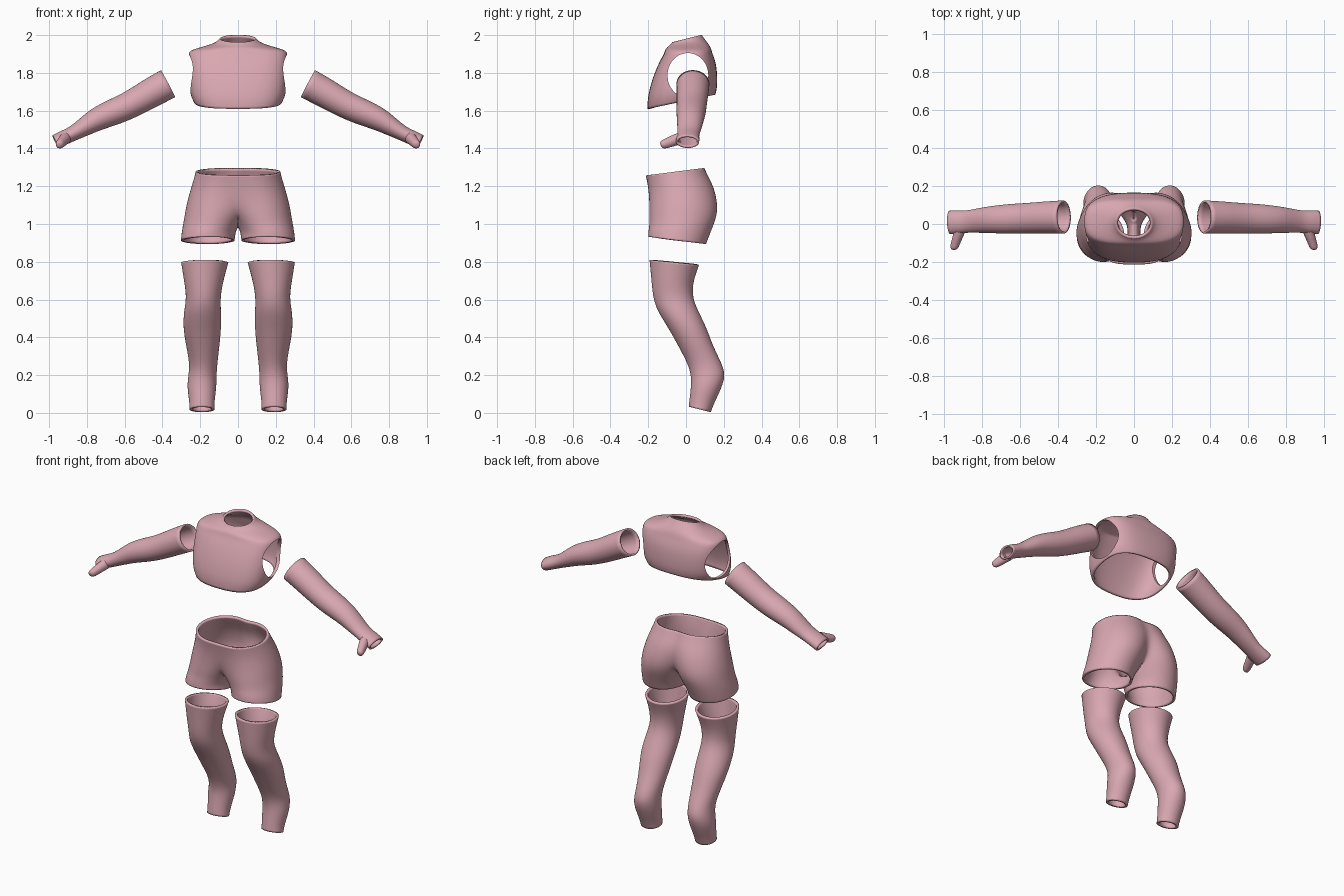
import bpy, bmesh
from math import cos, sin, pi, acos
from mathutils import Vector

cube = bpy.data.objects.get("Cube")
if cube:
    bpy.data.objects.remove(cube, do_unlink=True)

skin = bpy.data.materials.new("dusty_pink")
skin.use_nodes = True
PINK = (0.70, 0.39, 0.44, 1)
skin.diffuse_color = PINK
bsdf = skin.node_tree.nodes["Principled BSDF"]
bsdf.inputs["Base Color"].default_value = PINK
bsdf.inputs["Roughness"].default_value = 0.7

SEGMENTS = 20


def finish(name, bm, thickness, mirror=False):
    """Turn a cage into a smooth shell with an inward wall."""
    mesh = bpy.data.meshes.new(name)
    bm.to_mesh(mesh)
    bm.free()
    mesh.materials.append(skin)
    for p in mesh.polygons:
        p.use_smooth = True
    ob = bpy.data.objects.new(name, mesh)
    bpy.context.collection.objects.link(ob)
    if mirror:
        m = ob.modifiers.new("Mirror", 'MIRROR')
        m.use_clip = True
        m.merge_threshold = 0.002
    ob.modifiers.new("Smooth", 'SUBSURF').levels = 2
    ob.modifiers["Smooth"].render_levels = 2
    if thickness:
        s = ob.modifiers.new("Wall", 'SOLIDIFY')
        s.thickness = thickness
        s.offset = -1
    return ob


def shade(ob):
    bpy.ops.object.select_all(action='DESELECT')
    ob.select_set(True)
    bpy.context.view_layer.objects.active = ob
    bpy.ops.object.shade_smooth_by_angle(angle=0.9)


def power(c, p):
    return abs(c) ** p * (1 if c >= 0 else -1)


def loft(name, rings, thickness=0.015, cap=False):
    """Skin rings given as (centre, u axis, v axis, squareness power)."""
    bm = bmesh.new()
    rows = []
    for c, u, v, p in rings:
        row = []
        for i in range(SEGMENTS):
            t = 2 * pi * i / SEGMENTS
            row.append(bm.verts.new(c + 1.016 * (u * power(cos(t), p) + v * power(sin(t), p))))
        rows.append(row)
    c, u, v, _ = rings[0]
    flip = u.cross(v).dot(rings[1][0] - c) < 0
    for a, b in zip(rows, rows[1:]):
        for i in range(SEGMENTS):
            j = (i + 1) % SEGMENTS
            quad = [a[i], a[j], b[j], b[i]]
            bm.faces.new(quad[::-1] if flip else quad)
    if cap:
        bm.faces.new(rows[-1][::-1] if flip else rows[-1])
    return finish(name, bm, thickness)


def flat_ring(z, cx, hx, cy, hy, slope=0, p=1):
    """Level ring whose height changes by slope along y."""
    return Vector((cx, cy, z)), Vector((hx, 0, 0)), Vector((0, hy, slope * hy)), p


def path_rings(points, side):
    """Rings square to a path; points are x, y, z, half depth, half height."""
    centres = [Vector((side * x, y, z)) for x, y, z, _, _ in points]
    rings = []
    for i, c in enumerate(centres):
        d = centres[min(i + 1, len(centres) - 1)] - centres[max(i - 1, 0)]
        v = Vector((-d.z, 0, d.x)).normalized()
        u = d.normalized().cross(v)
        rings.append((c, u * points[i][3], v * points[i][4], 1))
    return rings


# Torso, with both armholes cut by one oval cylinder
torso = loft("torso", [flat_ring(z, 0, hx, cy, hy, s, p) for z, hx, cy, hy, s, p in (
    (1.647, .232, -.024, .178, .21, .75),
    (1.69, .254, -.02, .184, .15, .72),
    (1.77, .261, -.008, .173, .06, .7),
    (1.85, .263, .007, .152, 0, .7),
    (1.90, .265, .012, .128, 0, .7),
    (1.922, .25, .012, .122, 0, .75),
    (1.942, .17, .012, .112, .05, .9),
    (1.96, .115, .008, .094, .15, 1),
    (1.982, .095, .005, .078, .25, 1))])

bpy.ops.mesh.primitive_cylinder_add(vertices=64, radius=1, depth=1,
                                    location=(0, .01, 1.787), rotation=(0, pi / 2, 0))
cutter = bpy.context.object
cutter.name = "armhole_cutter"
cutter.scale = (.118, .108, 1)
cutter.hide_render = True
cutter.display_type = 'WIRE'
cut = torso.modifiers.new("Armholes", 'BOOLEAN')
cut.object = cutter
cut.operation = 'DIFFERENCE'
cut.solver = 'EXACT'
shade(torso)
cutter.hide_set(True)

# Hips: one half built as overlapping lobes that split into a thigh, then mirrored
# z, lobe centre x, half width, centre y, half depth, front flattening, slope
HIP_ROWS = (
    (.913, .162, .144, -.047, .155, 0, -.13),
    (.95, .158, .144, -.038, .163, 0, -.08),
    (.995, .143, .152, -.024, .172, .1, 0),
    (1.04, .128, .158, -.016, .180, .4, 0),
    (1.10, .110, .166, -.012, .182, .7, 0),
    (1.18, .080, .174, -.022, .174, .9, .05),
    (1.24, .065, .170, -.044, .160, 1, .1),
    (1.277, .060, .166, -.057, .154, 1, .13))
OUTER, INNER = 14, 5
bm = bmesh.new()
rows = []
for k, (z, cx, rx, cy, hy, flat, slope) in enumerate(HIP_ROWS):
    end = acos(-min(cx / rx, .93))
    angles = [-end + 2 * end * i / OUTER for i in range(OUTER + 1)]
    if k < 3:
        gap = 2 * pi - 2 * end
        angles += [end + gap * i / (INNER + 1) for i in range(1, INNER + 1)]
    row = []
    for i, t in enumerate(angles):
        s = sin(t)
        if t < -pi / 2:
            s = s * (1 - flat) - flat
        x = max(0, cx + rx * cos(t))
        if k > 2 and i in (0, OUTER):
            x = 0
        row.append(bm.verts.new((x, cy + 1.01 * hy * s, z + slope * hy * s)))
    rows.append(row)
for k, (a, b) in enumerate(zip(rows, rows[1:])):
    count = len(a) if k < 2 else OUTER
    for i in range(count):
        j = (i + 1) % len(a)
        bm.faces.new((a[i], a[j], b[j], b[i]))
shade(finish("hips", bm, .015, mirror=True))

# Limbs
LEG = (
    (.018, .191, .066, .073, .058, -.25),
    (.06, .191, .066, .083, .064, -.2),
    (.14, .192, .078, .108, .080, -.1),
    (.20, .188, .074, .118, .091, 0),
    (.26, .183, .073, .100, .090, 0),
    (.35, .186, .087, .053, .091, 0),
    (.45, .190, .101, .008, .101, 0),
    (.54, .188, .098, -.044, .108, 0),
    (.61, .183, .089, -.070, .104, 0),
    (.69, .182, .102, -.073, .109, -.03),
    (.76, .178, .117, -.066, .123, -.08),
    (.796, .176, .125, -.062, .131, -.1))
ARM = (
    (.37, .037, 1.743, .087, .081),
    (.46, .035, 1.695, .084, .079),
    (.57, .030, 1.630, .079, .072),
    (.66, .027, 1.592, .078, .070),
    (.75, .023, 1.555, .071, .062),
    (.82, .018, 1.510, .064, .048),
    (.88, .012, 1.475, .057, .038),
    (.925, .010, 1.456, .061, .039),
    (.967, .008, 1.436, .062, .037))

for side, label in ((1, "left"), (-1, "right")):
    leg = loft(label + "_leg", [flat_ring(z, side * x, hx, y, hy, s)
                                for z, x, hx, y, hy, s in LEG])
    shade(leg)
    shade(loft(label + "_arm", path_rings(ARM, side), .011))
    # Thumb stub pointing forward
    thumb = [(Vector((side * x, y, z)), Vector((r, 0, 0)), Vector((0, -.3 * r, r)), 1)
             for x, y, z, r in ((.915, -.035, 1.452, .030), (.925, -.065, 1.442, .028),
                                (.936, -.095, 1.430, .025), (.944, -.122, 1.421, .023),
                                (.946, -.133, 1.419, .014), (.946, -.135, 1.419, .004))]
    shade(loft(label + "_thumb", thumb, 0, cap=True))
